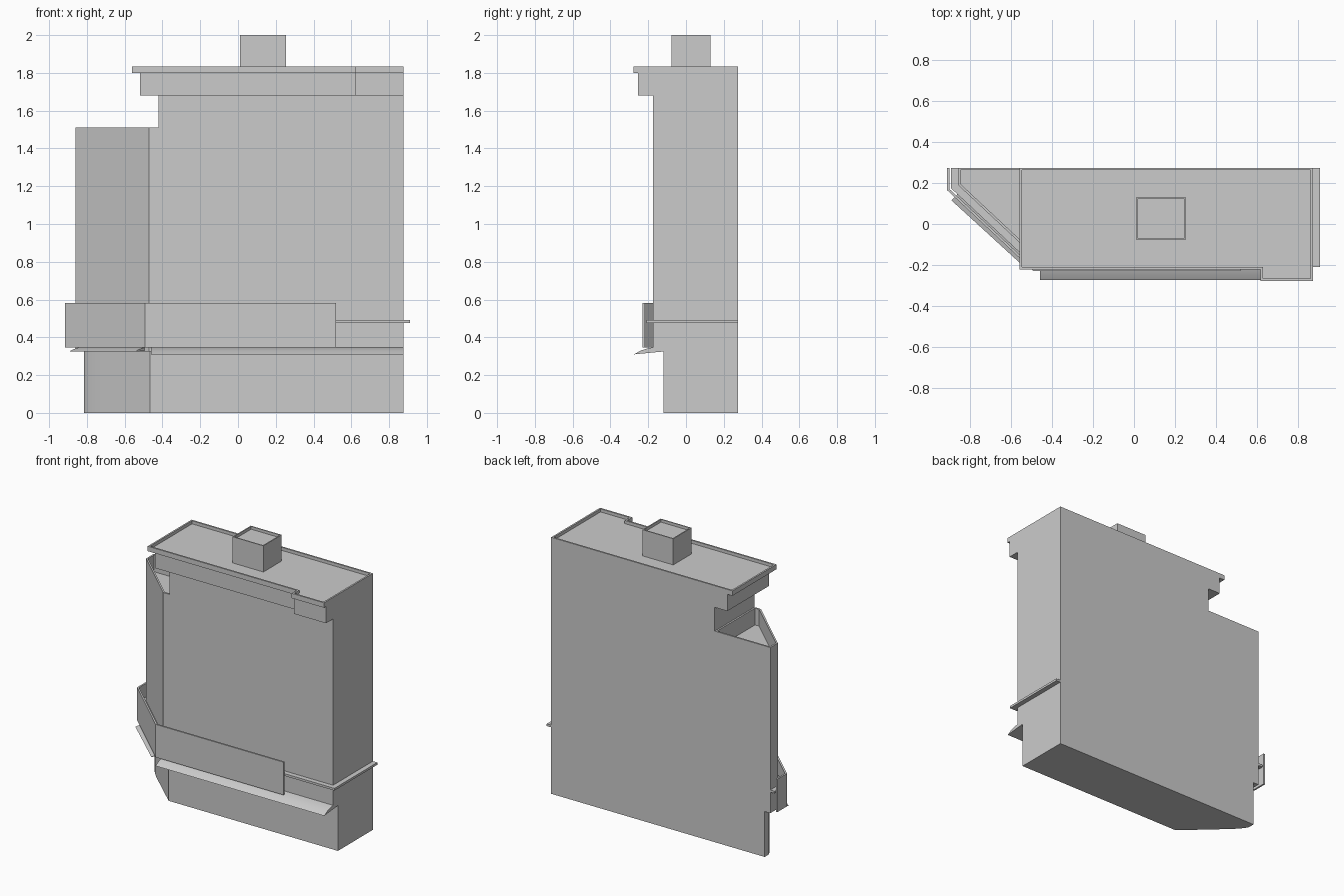
import bpy, bmesh, math
from mathutils import Vector

if "Cube" in bpy.data.objects:
    bpy.data.objects.remove(bpy.data.objects["Cube"])


def finish(name, bm, smooth=False):
    bmesh.ops.recalc_face_normals(bm, faces=bm.faces)
    me = bpy.data.meshes.new(name)
    bm.to_mesh(me)
    bm.free()
    ob = bpy.data.objects.new(name, me)
    bpy.context.collection.objects.link(ob)
    if smooth:
        bpy.context.view_layer.objects.active = ob
        ob.select_set(True)
        bpy.ops.object.shade_smooth_by_angle(angle=math.radians(30))
        ob.select_set(False)
    return ob


def prism(name, pts, z0, z1, rim=0, depth=0, smooth=False):
    """Upright prism from a plan outline; rim/depth sink the roof behind a parapet."""
    bm = bmesh.new()
    base = bm.faces.new([bm.verts.new((x, y, z0)) for x, y in pts])
    ext = bmesh.ops.extrude_face_region(bm, geom=[base], use_keep_orig=True)["geom"]
    for v in ext:
        if isinstance(v, bmesh.types.BMVert):
            v.co.z = z1
    bmesh.ops.recalc_face_normals(bm, faces=bm.faces)
    if rim:
        top = max(bm.faces, key=lambda f: f.calc_center_median().z)
        bmesh.ops.inset_region(bm, faces=[top], thickness=rim, use_even_offset=True)
        down = bmesh.ops.extrude_face_region(bm, geom=[top])["geom"]
        bmesh.ops.delete(bm, geom=[top], context='FACES_ONLY') if top.is_valid else None
        for v in down:
            if isinstance(v, bmesh.types.BMVert):
                v.co.z -= depth
    return finish(name, bm, smooth)


def rect(x0, x1, y0, y1):
    return [(x0, y0), (x1, y0), (x1, y1), (x0, y1)]


def offset(path, d):
    """Shift an open plan path outward by d with mitred corners."""
    p = [Vector(q) for q in path]
    nor = []
    for a, b in zip(p, p[1:]):
        t = (b - a).normalized()
        nor.append(Vector((t.y, -t.x)))
    out = []
    for i, q in enumerate(p):
        n0, n1 = nor[max(i - 1, 0)], nor[min(i, len(nor) - 1)]
        out.append(q + (n0 + n1) * (d / (1 + n0.dot(n1))))
    return out


def ribbon(name, path, d0, d1, z0, z1):
    return prism(name, offset(path, d1) + offset(path, d0)[::-1], z0, z1)


def awning(name, a, b, profile):
    """Sweep an (outward, z) profile straight from a to b."""
    a, b = Vector(a), Vector(b)
    t = (b - a).normalized()
    n = Vector((t.y, -t.x))
    bm = bmesh.new()
    rings = [[bm.verts.new((*(p + n * d), z)) for d, z in profile] for p in (a, b)]
    k = len(profile)
    for i in range(k):
        j = (i + 1) % k
        bm.faces.new((rings[0][i], rings[0][j], rings[1][j], rings[1][i]))
    for r in rings:
        bm.faces.new(r)
    return finish(name, bm, True)


# Ground floor with a rounded left corner
s, c, e = Vector((-0.815, 0.235)), Vector((-0.815, 0.2)), Vector((-0.70, 0.096))
corner = [s * (1 - u) ** 2 + c * 2 * u * (1 - u) + e * u * u for u in [i / 8 for i in range(9)]]
prism("ground_floor", [(0.875, 0.275), (-0.815, 0.275)] + corner +
      [(-0.465, -0.12), (0.875, -0.12)], 0, 0.35, smooth=True)

# Main block and lower angled wing with sunken roof
prism("main_block", rect(-0.42, 0.875, -0.175, 0.275), 0.325, 1.70)
prism("angled_wing", [(-0.86, 0.275), (-0.86, 0.19), (-0.47, -0.175),
                      (-0.42, -0.175), (-0.42, 0.275)], 0.325, 1.51, 0.012, 0.12)

# Cornice and roof slab, both stepping forward at the right
prism("cornice", [(-0.52, -0.197), (0.62, -0.197), (0.62, -0.255), (0.875, -0.255),
                  (0.875, 0.275), (-0.52, 0.275)], 1.68, 1.803)
prism("roof_slab", [(-0.56, -0.222), (0.62, -0.222), (0.62, -0.278), (0.875, -0.278),
                    (0.875, 0.275), (-0.56, 0.275)], 1.80, 1.835, 0.012, 0.022)
prism("roof_box", rect(0.01, 0.255, -0.077, 0.13), 1.81, 2.0, 0.008, 0.02)

# Ledge round the walls and the thin sign panel in front of it
walls = [(-0.86, 0.275), (-0.86, 0.19), (-0.47, -0.175), (0.875, -0.175), (0.875, 0.275)]
ribbon("ledge", walls, -0.005, 0.035, 0.475, 0.491)
ribbon("sign_panel", walls[:3] + [(0.52, -0.175)], 0.043, 0.055, 0.347, 0.582)

# Curved awnings above the ground floor
awning("front_awning", (-0.46, -0.12), (0.875, -0.12),
       [(0, 0.325), (0.155, 0.31), (0.12, 0.33), (0.08, 0.342), (0.04, 0.35), (0, 0.355)])
awning("angled_awning", (-0.815, 0.2), (-0.465, -0.12),
       [(0, 0.33), (0.115, 0.325), (0.09, 0.335), (0.06, 0.343), (0.03, 0.348), (0, 0.35)])
